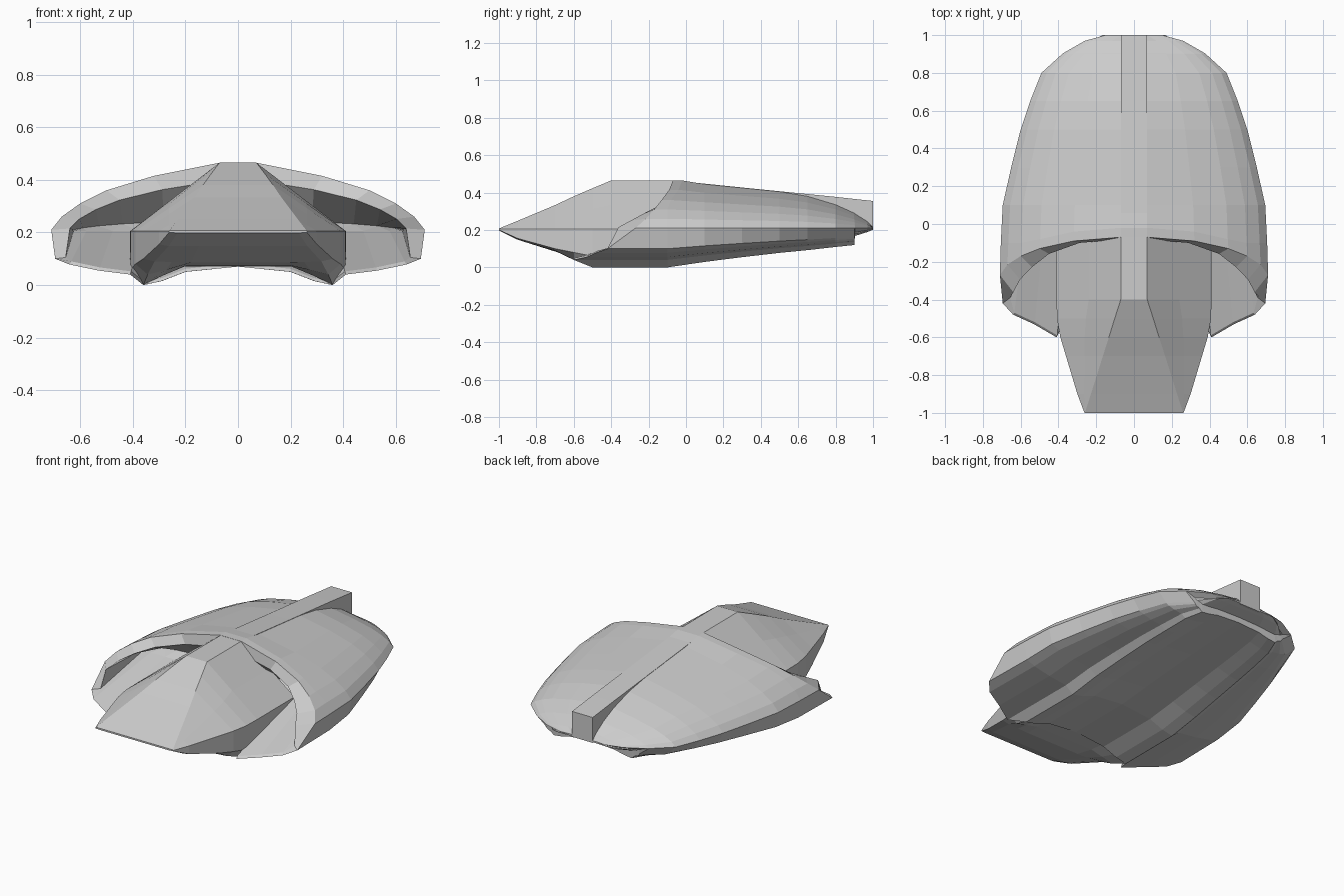
import bpy, bmesh


def loft(name, rings):
    """Skin half-section rings (x >= 0, ordered top to bottom), mirrored in x and capped."""
    bm = bmesh.new()
    loops = []
    for half in rings:
        full = list(half) + [(-x, y, z) for x, y, z in reversed(half)]
        loops.append([bm.verts.new(p) for p in full])
    n = len(loops[0])
    for a, b in zip(loops, loops[1:]):
        for i in range(n):
            j = (i + 1) % n
            bm.faces.new((a[i], a[j], b[j], b[i]))
    bm.faces.new(loops[0][::-1])
    bm.faces.new(loops[-1])
    bmesh.ops.remove_doubles(bm, verts=bm.verts, dist=0.0005)
    bmesh.ops.triangulate(bm, faces=[f for f in bm.faces if len(f.verts) > 4])
    bmesh.ops.recalc_face_normals(bm, faces=bm.faces)
    me = bpy.data.meshes.new(name)
    bm.to_mesh(me)
    bm.free()
    ob = bpy.data.objects.new(name, me)
    bpy.context.collection.objects.link(ob)
    return ob


# Shell: front edge of the dome (x, y, z), from crest down to the rim
RIM = 0.21
upper = [(0.07, -0.07, 0.465), (0.32, -0.09, 0.415), (0.50, -0.13, 0.36),
         (0.60, -0.17, 0.31), (0.67, -0.215, 0.26), (0.71, -0.27, RIM)]
# Shell: front lip of the belly, from side wall to centre (last value = taper power)
lower = [(0.695, -0.42, 0.10, 1.25), (0.64, -0.48, 0.078, 1.15), (0.53, -0.53, 0.055, 0.9),
         (0.41, -0.60, 0.04, 0.6), (0.36, -0.50, 0.0, 0.5), (0.29, -0.50, 0.015, 0.5),
         (0.20, -0.50, 0.05, 0.5), (0.0, -0.50, 0.07, 0.5)]


def shell_ring(y, w, crest, depth):
    s = w / 0.71
    ring = []
    for x, fy, z in upper:
        px = 0.07 if x == 0.07 else x * s
        ring.append((px, max(y, fy + 0.05), RIM + (z - RIM) / 0.255 * (crest - RIM)))
    for x, fy, z, p in lower:
        ring.append((x * s ** p, max(y, fy + 0.05), RIM - (RIM - z) * depth))
    return ring


# Scooped front: back of the intake, its inner edge, then the outer front edge
recess = [(x * 0.88, 0.04, RIM + (z - RIM) * 0.15) for x, y, z in upper]
recess += [(x * 0.9, -0.02, 0.205) for x, y, z, p in lower]
inner = [(x * 0.9, y - 0.01 - 0.3 * max(0, x - 0.44), RIM + 0.005 + (z - RIM) * 0.72)
         for x, y, z in upper]
inner += [(0.655, -0.39, 0.105)]
inner += [(x * 0.99, y + 0.01, z + 0.012) for x, y, z, p in lower[1:]]
front = upper + [q[:3] for q in lower]

stations = [(-0.1, 0.705, 0.465, 1.0), (0.1, 0.695, 0.445, 0.86), (0.3, 0.65, 0.425, 0.74),
            (0.5, 0.60, 0.405, 0.63), (0.65, 0.55, 0.38, 0.56), (0.8, 0.49, 0.335, 0.48),
            (0.9, 0.38, 0.29, 0.43), (0.903, 0.377, 0.287, 0.2),
            (0.97, 0.26, 0.245, 0.1), (1.0, 0.15, 0.215, 0.04)]
loft("hull_shell", [recess, inner, front] + [shell_ring(*s) for s in stations])


# Nose: wedge with a flat top plate, running back into the shell
def nose_ring(y, tx, tz, rx, wall, keel, mid):
    return [(tx, y, tz), ((tx + rx) / 2, y, (tz + 0.205) / 2), (rx, y, 0.205), (rx, y, wall),
            (rx * 0.88, y, keel), (rx * 0.7, y, (keel + mid) / 2), (rx * 0.5, y, mid), (0, y, mid)]


loft("nose", [
    nose_ring(-1.0, 0.26, 0.208, 0.262, 0.2, 0.198, 0.198),
    nose_ring(-0.9, 0.228, 0.249, 0.30, 0.155, 0.148, 0.148),
    nose_ring(-0.7, 0.165, 0.333, 0.36, 0.10, 0.09, 0.085),
    nose_ring(-0.6, 0.133, 0.38, 0.39, 0.08, 0.04, 0.075),
    nose_ring(-0.5, 0.102, 0.423, 0.408, 0.06, 0.002, 0.07),
    nose_ring(-0.4, 0.07, 0.465, 0.41, 0.08, 0.04, 0.09),
    nose_ring(-0.04, 0.069, 0.464, 0.41, 0.12, 0.10, 0.12),
])

# Spine: square ridge that stands clear of the falling tail
loft("spine", [[(0.07, y, z), (0.07, y, 0.2)]
               for y, z in [(-0.06, 0.464), (0.4, 0.417), (0.8, 0.377), (1.0, 0.355)]])
